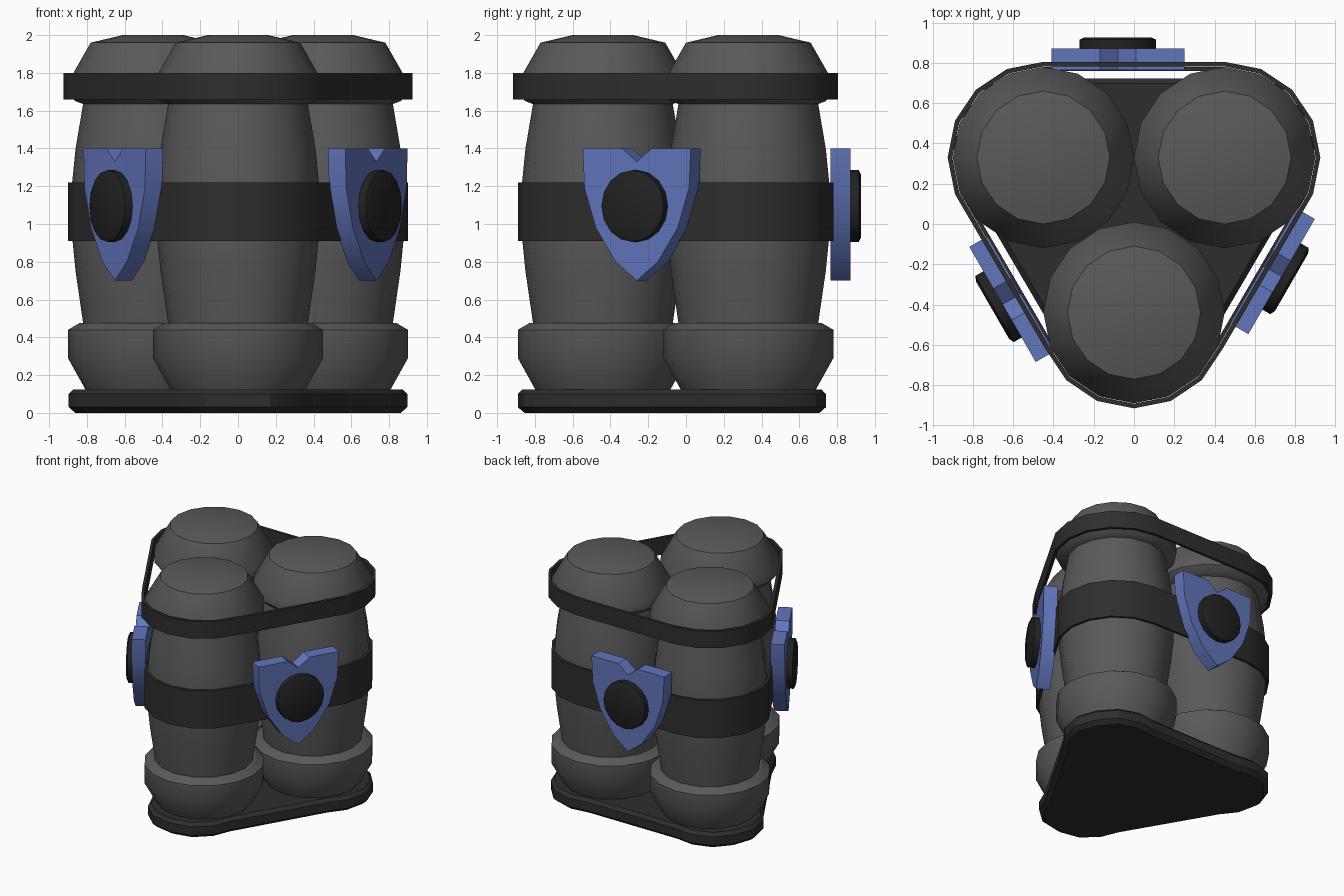
import bpy, bmesh
from math import sin, cos, radians
from mathutils import Matrix, Vector

if "Cube" in bpy.data.objects:
    bpy.data.objects.remove(bpy.data.objects["Cube"], do_unlink=True)


def material(name, r, g, b):
    m = bpy.data.materials.new(name)
    m.use_nodes = True
    m.diffuse_color = (r, g, b, 1)
    m.node_tree.nodes["Principled BSDF"].inputs["Base Color"].default_value = (r, g, b, 1)
    return m


GREY = material("barrel grey", 0.10, 0.10, 0.10)
DARK = material("strap dark grey", 0.027, 0.027, 0.027)
BLACK = material("button black", 0.016, 0.016, 0.016)
BLUE = material("shield blue", 0.12, 0.18, 0.50)

SIDES = 16
MIDDLE = Vector((0, 0.07, 0))
# Barrel name, centre and the direction in which it points away from the middle
BARRELS = [("front", (0, -0.44), -90), ("left", (0.45, 0.33), 30), ("right", (-0.45, 0.33), 150)]


def loft(name, rings, mat, wrap=False, matrix=None):
    """Skin equal-length rings of points; cap the ends or join last to first."""
    bm = bmesh.new()
    loops = [[bm.verts.new(p) for p in ring] for ring in rings]
    n = len(loops[0])
    for a, b in zip(loops, loops[1:] + (loops[:1] if wrap else [])):
        for i in range(n):
            j = (i + 1) % n
            bm.faces.new((a[i], a[j], b[j], b[i]))
    if not wrap:
        bm.faces.new(loops[0])
        bm.faces.new(loops[-1])
    if matrix:
        bm.transform(matrix)
    bmesh.ops.recalc_face_normals(bm, faces=bm.faces)
    mesh = bpy.data.meshes.new(name)
    bm.to_mesh(mesh)
    bm.free()
    mesh.materials.append(mat)
    ob = bpy.data.objects.new(name, mesh)
    bpy.context.collection.objects.link(ob)
    bpy.ops.object.select_all(action="DESELECT")
    ob.select_set(True)
    bpy.context.view_layer.objects.active = ob
    bpy.ops.object.shade_smooth_by_angle(angle=radians(30))
    return ob


def polar(centre, r, deg, z):
    return (centre[0] + r * cos(radians(deg)), centre[1] + r * sin(radians(deg)), z)


# Barrels: foot, lower ring, bulging body, upper ring and domed lid
PROFILE = [(0.35, 0.11), (0.45, 0.29), (0.45, 0.44), (0.39, 0.475), (0.37, 0.475),
           (0.41, 0.75), (0.43, 0.95), (0.43, 1.2), (0.41, 1.4), (0.37, 1.635),
           (0.41, 1.65), (0.45, 1.69), (0.45, 1.75), (0.33, 1.96), (0.16, 2.0)]
for side, centre, _ in BARRELS:
    rings = [[polar(centre, r, 360 * i / SIDES, z) for i in range(SIDES)] for r, z in PROFILE]
    loft(side + "_barrel", rings, GREY)


def strap_ring(r, z):
    """Outline stretched tightly around all three barrels."""
    pts = []
    for _, centre, out in BARRELS:
        for k in range(-8, 17):
            a = 360 * k / SIDES
            if abs(a - out) < 68:
                pts.append(polar(centre, r, a, z))
    return pts


def strap(name, inner, outer, low, high):
    corners = [(inner, low), (outer, low), (outer, high), (inner, high)]
    loft(name, [strap_ring(r, z) for r, z in corners], DARK, wrap=True)


strap("middle_strap", 0.43, 0.45, 0.91, 1.22)
strap("upper_strap", 0.452, 0.475, 1.66, 1.80)

# Base plate: lobed triangle with chamfered rims
LOBE = [(0, 0.45), (22.5, 0.45), (45, 0.425), (67.5, 0.395)]
LOBE = [(-a, r) for a, r in LOBE[:0:-1]] + LOBE


def base_ring(inset, z):
    return [polar(c, r - inset, out + a, z) for _, c, out in BARRELS for a, r in LOBE]


loft("base_plate", [base_ring(i, z) for i, z in
                    [(0.035, 0), (0, 0.03), (0, 0.1), (0.025, 0.125)]], DARK)

# Shields with round buttons, one on each side of the cluster
HALF = [(0.09, 1.40), (0.33, 1.40), (0.32, 1.19), (0.25, 0.98), (0.13, 0.80)]
OUTLINE = [(0, 1.33)] + HALF + [(0, 0.70)] + [(-x, z) for x, z in reversed(HALF)]
OFFSET = -0.08
for side, turn in [("back", 0), ("left", -120), ("right", 120)]:
    place = Matrix.Translation(MIDDLE) @ Matrix.Rotation(radians(turn), 4, "Z")
    loft(side + "_shield", [[(x + OFFSET, y, z) for x, z in OUTLINE] for y in (0.695, 0.80)],
         BLUE, matrix=place)
    button = []
    for r, y in [(0.19, 0.79), (0.19, 0.845), (0.165, 0.857)]:
        circle = [polar((OFFSET, 1.095), r, 360 * i / SIDES, 0) for i in range(SIDES)]
        button.append([(p[0], y, p[1]) for p in circle])
    loft(side + "_button", button, BLACK, matrix=place)
